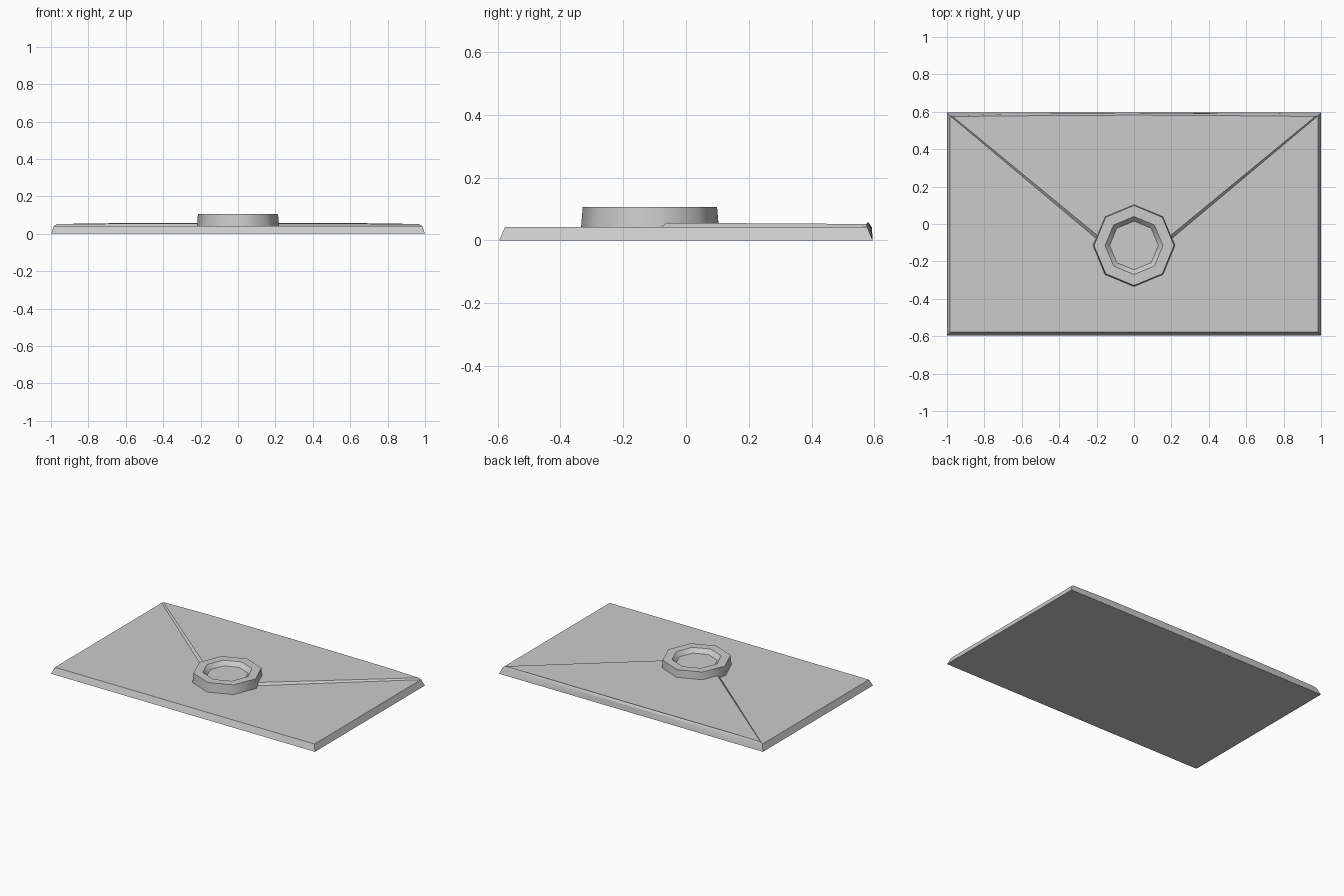
import bpy
import bmesh
import math

cube = bpy.data.objects.get("Cube")
if cube:
    bpy.data.objects.remove(cube, do_unlink=True)

# Single plain colour
grey = bpy.data.materials.new("paper_grey")
grey.use_nodes = True
colour = (0.6, 0.6, 0.6, 1)
grey.diffuse_color = colour
grey.node_tree.nodes["Principled BSDF"].inputs["Base Color"].default_value = colour


def loft(name, rings, smooth_angle):
    """Join matching rings of points into a closed, capped solid."""
    bm = bmesh.new()
    loops = [[bm.verts.new(p) for p in ring] for ring in rings]
    for low, high in zip(loops, loops[1:]):
        for i in range(len(low)):
            j = (i + 1) % len(low)
            bm.faces.new((low[i], low[j], high[j], high[i]))
    bm.faces.new(loops[0][::-1])
    bm.faces.new(loops[-1])
    bmesh.ops.recalc_face_normals(bm, faces=bm.faces[:])
    mesh = bpy.data.meshes.new(name)
    bm.to_mesh(mesh)
    bm.free()
    mesh.materials.append(grey)
    obj = bpy.data.objects.new(name, mesh)
    bpy.context.collection.objects.link(obj)
    bpy.ops.object.select_all(action='DESELECT')
    obj.select_set(True)
    bpy.context.view_layer.objects.active = obj
    bpy.ops.object.shade_smooth_by_angle(angle=math.radians(smooth_angle))
    return obj


def rectangle(x, y, z):
    return [(-x, -y, z), (x, -y, z), (x, y, z), (-x, y, z)]


def flap_ring(tip, corner, shoulder, middle):
    """Triangular outline with a slightly crowned back edge."""
    right = [corner, shoulder]
    left = [(-x, y, z) for x, y, z in reversed(right)]
    return [tip] + right + [middle] + left


def octagon(radius, z):
    angles = [i * math.tau / 8 for i in range(8)]
    return [(radius * math.cos(a), radius * math.sin(a) - 0.115, z) for a in angles]


# Envelope body with sloped sides
loft("envelope_body", [rectangle(1, 0.595, 0), rectangle(0.983, 0.577, 0.042)], 20)

# Folded flap wrapping over the back edge
loft("envelope_flap", [
    flap_ring((0, -0.2, 0.002), (0.999, 0.594, 0.002), (0.7, 0.595, 0.002), (0, 0.595, 0.002)),
    flap_ring((0, -0.248, 0.0415), (0.984, 0.578, 0.0415), (0.7, 0.588, 0.0415), (0, 0.592, 0.0415)),
    flap_ring((0, -0.222, 0.057), (0.968, 0.574, 0.052), (0.7, 0.578, 0.056), (0, 0.582, 0.057)),
], 20)

# Eight-sided seal with a recessed centre
loft("wax_seal", [octagon(0.22, 0.035), octagon(0.214, 0.106),
                  octagon(0.155, 0.106), octagon(0.13, 0.078)], 46)
